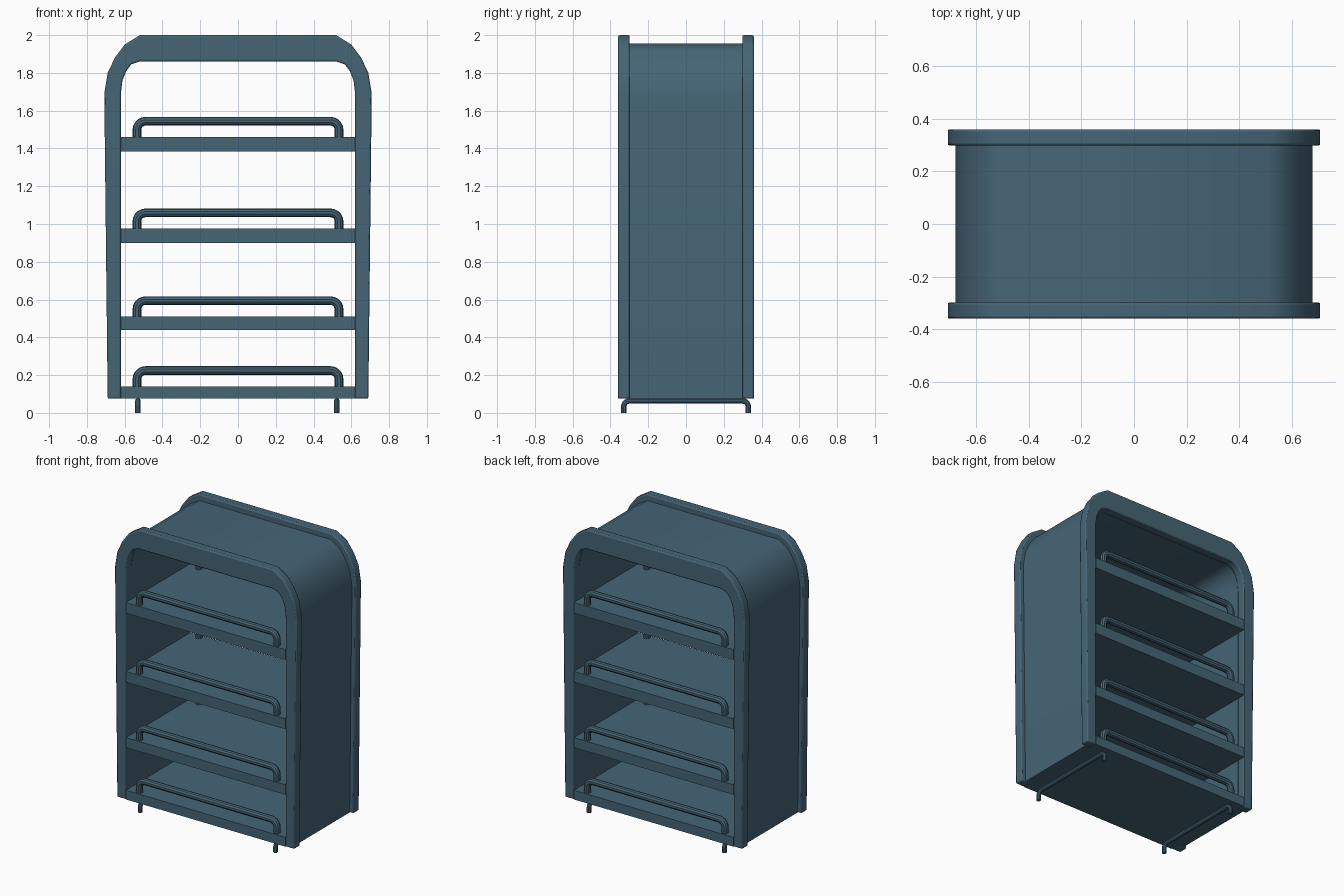
import bpy, bmesh, math

if "Cube" in bpy.data.objects:
    bpy.data.objects.remove(bpy.data.objects["Cube"])

paint = bpy.data.materials.new("slate blue paint")
paint.diffuse_color = (0.06, 0.13, 0.18, 1)
paint.use_nodes = True
paint.node_tree.nodes["Principled BSDF"].inputs["Base Color"].default_value = paint.diffuse_color


def finish(obj, bevel=0.0):
    """Apply colour, an optional small bevel and smooth shading with sharp edges."""
    obj.data.materials.append(paint)
    bpy.context.view_layer.objects.active = obj
    for o in bpy.context.selected_objects:
        o.select_set(False)
    obj.select_set(True)
    if bevel:
        mod = obj.modifiers.new("soft edges", 'BEVEL')
        mod.width = bevel
        mod.segments = 2
        mod.limit_method = 'ANGLE'
        mod.angle_limit = math.radians(50)
    bpy.ops.object.shade_smooth_by_angle(angle=math.radians(35))


def link_mesh(name, bm):
    bmesh.ops.recalc_face_normals(bm, faces=bm.faces)
    mesh = bpy.data.meshes.new(name)
    bm.to_mesh(mesh)
    bm.free()
    obj = bpy.data.objects.new(name, mesh)
    bpy.context.collection.objects.link(obj)
    return obj


def arch(name, outer, inner, y0, y1, bevel=0.0):
    """Arched band between two right-half profiles, mirrored in x, from y0 to y1."""
    full = [p + [(-x, z) for x, z in reversed(p)] for p in (outer, inner)]
    bm = bmesh.new()
    o0, o1, i0, i1 = [[bm.verts.new((x, y, z)) for x, z in p]
                      for p in full for y in (y0, y1)]
    for a in range(len(o0) - 1):
        b = a + 1
        for p, q in ((o0, o1), (o1, i1), (i1, i0), (i0, o0)):
            bm.faces.new((p[a], p[b], q[b], q[a]))
    for k in (0, -1):
        bm.faces.new((o0[k], o1[k], i1[k], i0[k]))
    finish(link_mesh(name, bm), bevel)


def box(name, x, y, z0, z1):
    bm = bmesh.new()
    bmesh.ops.create_cube(bm, size=1)
    for v in bm.verts:
        v.co = (v.co.x * 2 * x, v.co.y * 2 * y, z1 if v.co.z > 0 else z0)
    finish(link_mesh(name, bm))


def handle(name, half, z0, z1, bend, radius, place):
    """Round rod with two legs and rounded corners; place maps (u, z) to a point."""
    side = [(half, z0)]
    for k in range(6):
        a = math.radians(18 * k)
        side.append((half - bend + bend * math.cos(a), z1 - bend + bend * math.sin(a)))
    pts = side + [(-u, z) for u, z in reversed(side)]
    curve = bpy.data.curves.new(name, 'CURVE')
    curve.dimensions = '3D'
    curve.bevel_depth = radius
    curve.bevel_resolution = 3
    curve.use_fill_caps = True
    spline = curve.splines.new('POLY')
    spline.points.add(len(pts) - 1)
    for sp, (u, z) in zip(spline.points, pts):
        sp.co = (*place(u, z), 1)
    tmp = bpy.data.objects.new(name + "_path", curve)
    bpy.context.collection.objects.link(tmp)
    bpy.context.view_layer.update()
    mesh = bpy.data.meshes.new_from_object(
        tmp.evaluated_get(bpy.context.evaluated_depsgraph_get()))
    bpy.data.objects.remove(tmp)
    mesh.materials.clear()
    obj = bpy.data.objects.new(name, mesh)
    bpy.context.collection.objects.link(obj)
    finish(obj)


# Right-half profiles, bottom to top
outer = [(0.69, 0.075), (0.708, 1.69), (0.69, 1.80), (0.652, 1.88), (0.60, 1.95), (0.52, 2.0)]
inner = [(0.62, 0.075), (0.62, 1.69), (0.612, 1.76), (0.592, 1.81), (0.565, 1.845), (0.52, 1.86)]
shell = [(0.66, 0.075), (0.678, 1.67), (0.661, 1.775), (0.626, 1.85), (0.578, 1.915), (0.51, 1.955)]

# Cabinet body with a raised frame at each end
arch("cabinet_shell", shell, inner, -0.302, 0.302)
arch("front_frame", outer, inner, -0.36, -0.298, 0.008)
arch("back_frame", outer, inner, 0.298, 0.36, 0.008)

# Shelves, each with a guard rail front and back
for n, (z0, z1) in enumerate([(0.075, 0.14), (0.44, 0.51), (0.90, 0.975), (1.385, 1.46)], 1):
    box(f"shelf_{n}", 0.62, 0.359, z0, z1)
    for label, y in (("front", -0.33), ("back", 0.33)):
        handle(f"{label}_rail_{n}", 0.535, z1 - 0.01, z1 + 0.084, 0.045, 0.023,
               lambda u, z, y=y: (u, y, z))

# Bent rod feet
for label, x in (("left", -0.53), ("right", 0.523)):
    handle(f"{label}_foot_rod", 0.33, 0.0, 0.063, 0.03, 0.015,
           lambda u, z, x=x: (x, u, z))
